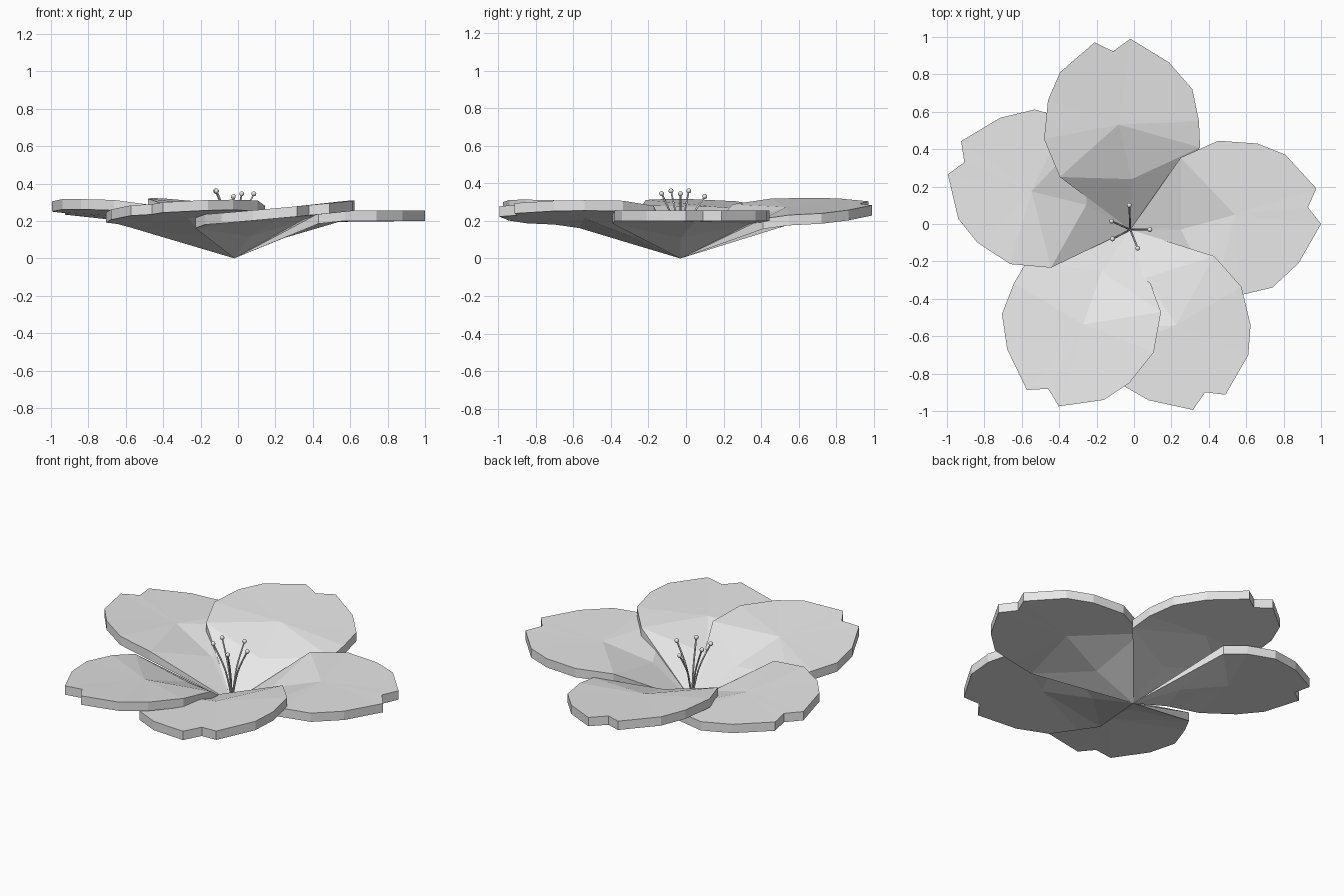
import bpy
import bmesh
from math import radians
from mathutils import Matrix, Vector

cube = bpy.data.objects.get("Cube")
if cube:
    bpy.data.objects.remove(cube)

grey = bpy.data.materials.new("petal grey")
grey.use_nodes = True
grey.diffuse_color = (0.8, 0.8, 0.8, 1)
grey.node_tree.nodes["Principled BSDF"].inputs["Base Color"].default_value = (0.8, 0.8, 0.8, 1)

CENTRE = Vector((-0.02, -0.03, 0))
THICK = 0.055

# Petal outline from the left inner corner, past the notched tip, to the right inner corner:
# distance outward, distance to the left, height of the underside
OUTLINE = [
    (0.27, 0.385, 0.185), (0.47, 0.475, 0.2), (0.68, 0.46, 0.2), (0.83, 0.40, 0.2),
    (0.995, 0.22, 0.2), (0.95, 0.12, 0.2), (1.02, 0.03, 0.2), (0.90, -0.18, 0.2),
    (0.76, -0.31, 0.2), (0.59, -0.35, 0.2), (0.45, -0.36, 0.185),
]
FOLD = (0.27, 0.0, 0.11)
MIDDLE = (0.56, 0.08, 0.195)


def finish(bm, name):
    mesh = bpy.data.meshes.new(name)
    bm.to_mesh(mesh)
    bm.free()
    mesh.materials.append(grey)
    obj = bpy.data.objects.new(name, mesh)
    bpy.context.collection.objects.link(obj)
    return obj


def petal(name, angle, pitch, roll):
    """Thick notched blade that narrows to a point at the flower centre."""
    bm = bmesh.new()
    turn = Matrix.Rotation(radians(angle), 3, "Z")

    def vert(p, lift):
        u, v, z = p
        return bm.verts.new(turn @ Vector((u, v, z + pitch * u + roll * v + lift)) + CENTRE)

    apex = vert((0, 0, 0), 0)
    rims = []
    for lift in (0, THICK):
        rim = [vert(p, lift) for p in OUTLINE]
        fold, middle = vert(FOLD, lift), vert(MIDDLE, lift)
        loop = [fold] + rim + [fold]
        for a, b in zip(loop, loop[1:]):
            bm.faces.new((a, b, middle))
        bm.faces.new((apex, rim[0], fold))
        bm.faces.new((apex, fold, rim[-1]))
        rims.append([apex] + rim + [apex])
    # Side wall, closing to nothing at the apex
    low, high = rims
    for i in range(len(low) - 1):
        corners = dict.fromkeys((low[i], low[i + 1], high[i + 1], high[i]))
        bm.faces.new(list(corners))
    bmesh.ops.recalc_face_normals(bm, faces=bm.faces)
    return finish(bm, name)


petal("petal_left", 0, 0, 0)
petal("petal_back", 88.3, 0.025, 0.11)
petal("petal_right", 150.7, 0.03, 0.09)
petal("petal_front_right", 235.5, 0.025, 0.09)
petal("petal_front_left", 287.5, 0.02, 0.09)


def stamen(number, tip):
    """Thin curved filament with a round anther on its end."""
    tip = Vector(tip)
    curve = bpy.data.curves.new("filament", "CURVE")
    curve.dimensions = "3D"
    curve.bevel_depth = 0.005
    curve.bevel_resolution = 1
    curve.resolution_u = 6
    curve.use_fill_caps = True
    curve.materials.append(grey)
    spline = curve.splines.new("BEZIER")
    spline.bezier_points.add(1)
    base = CENTRE + Vector((0, 0, 0.01))
    bend = base.lerp(tip, 0.3)
    bend.z = 0.2
    for point, place in zip(spline.bezier_points, (base, tip)):
        point.co = place
        point.handle_left = point.handle_right = bend
    spline.bezier_points[0].handle_left = base
    spline.bezier_points[1].handle_right = tip
    filament = bpy.data.objects.new(f"filament_{number}", curve)
    bpy.context.collection.objects.link(filament)

    bm = bmesh.new()
    bmesh.ops.create_uvsphere(bm, u_segments=12, v_segments=8, radius=0.013,
                              matrix=Matrix.Translation(tip))
    for face in bm.faces:
        face.smooth = True
    finish(bm, f"anther_{number}")


TIPS = [(-0.12, 0.015, 0.36), (-0.115, -0.08, 0.36), (0.02, -0.13, 0.345),
        (0.085, -0.03, 0.345), (-0.025, 0.1, 0.33)]
for number, tip in enumerate(TIPS, 1):
    stamen(number, tip)
